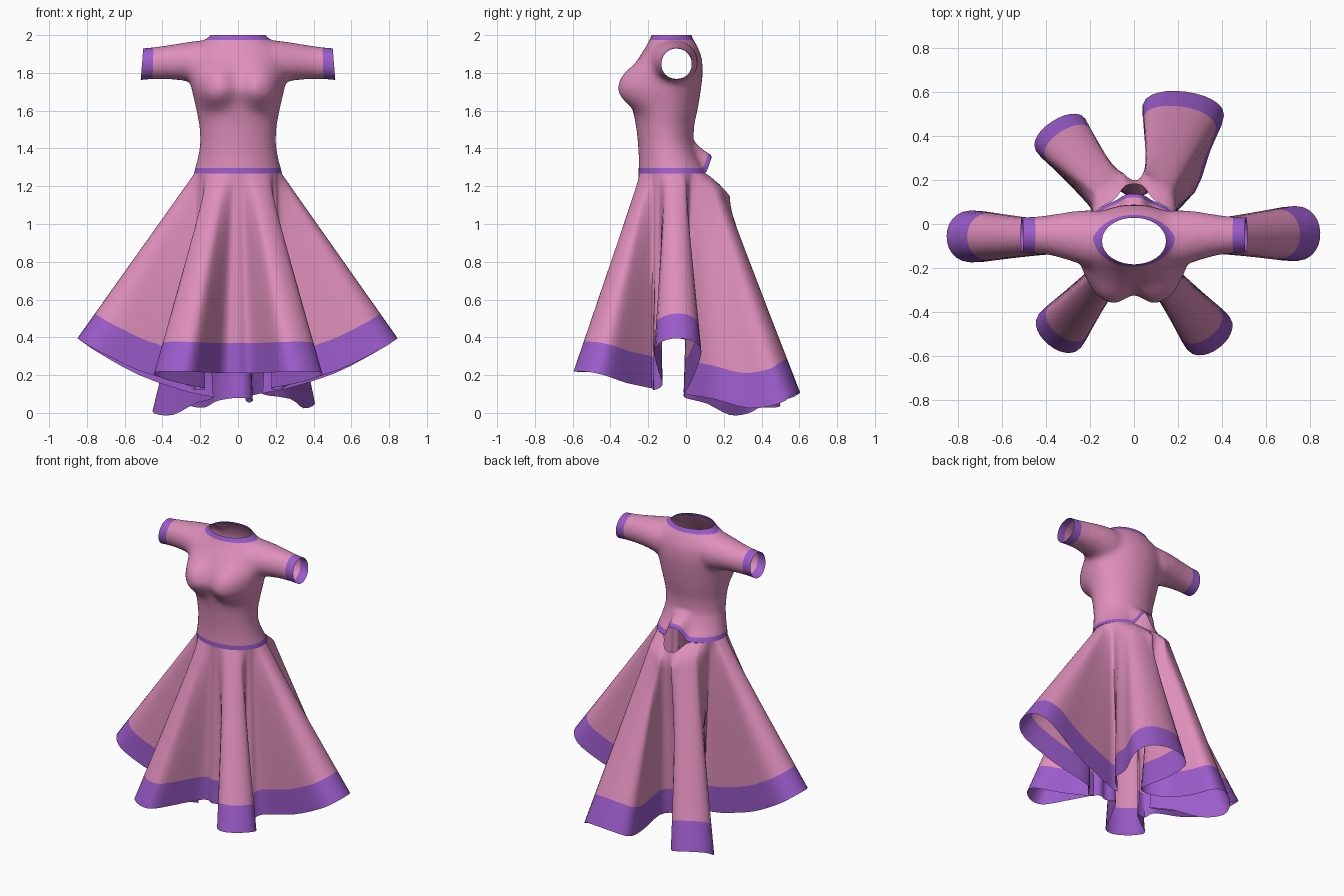
import bpy, bmesh, math
from mathutils import Vector

if "Cube" in bpy.data.objects:
    bpy.data.objects.remove(bpy.data.objects["Cube"])


def material(name, rgb):
    m = bpy.data.materials.new(name)
    m.diffuse_color = (*rgb, 1)
    m.use_nodes = True
    m.node_tree.nodes["Principled BSDF"].inputs["Base Color"].default_value = m.diffuse_color
    return m


PINK = material("pink_cloth", (0.74, 0.275, 0.50))
PURPLE = material("purple_trim", (0.33, 0.107, 0.60))
WAIST_Z = 1.268
CENTRE = Vector((0, -0.065, 0))


def make_object(name, bm):
    me = bpy.data.meshes.new(name)
    bm.to_mesh(me)
    bm.free()
    ob = bpy.data.objects.new(name, me)
    bpy.context.collection.objects.link(ob)
    me.materials.append(PINK)
    me.materials.append(PURPLE)
    return ob


def smooth(ob, angle=60):
    bpy.ops.object.select_all(action='DESELECT')
    ob.select_set(True)
    bpy.context.view_layer.objects.active = ob
    bpy.ops.object.shade_smooth_by_angle(angle=math.radians(angle))


def loft(bm, rings):
    """Closed solid through rings of equal point count."""
    loops = [[bm.verts.new(p) for p in r] for r in rings]
    n = len(loops[0])
    for a, b in zip(loops, loops[1:]):
        for i in range(n):
            bm.faces.new((a[i], a[(i + 1) % n], b[(i + 1) % n], b[i]))
    bm.faces.new(loops[0][::-1])
    bm.faces.new(loops[-1])


def circle(n=40):
    return [(math.cos(2 * math.pi * i / n), math.sin(2 * math.pi * i / n)) for i in range(n)]


# ---- Bodice: torso and sleeves merged into one skin ----
# torso rings: z, half width, front y, back y
TORSO = [(1.20, .25, -.255, .14), (1.27, .235, -.252, .12), (1.35, .213, -.25, .07),
         (1.43, .20, -.255, .04), (1.52, .205, -.265, .043), (1.62, .225, -.285, .065),
         (1.72, .248, -.298, .081), (1.80, .265, -.288, .09), (1.88, .26, -.25, .085),
         (1.94, .225, -.212, .062), (1.97, .18, -.195, .043), (2.00, .145, -.183, .028),
         (2.05, .11, -.17, .015)]
# sleeve rings: x, centre y, centre z, y radius, z radius
SLEEVE = [(.08, -.07, 1.86, .12, .11), (.20, -.065, 1.855, .13, .118), (.29, -.055, 1.86, .112, .10),
          (.38, -.05, 1.856, .092, .09), (.46, -.05, 1.85, .083, .085), (.56, -.05, 1.842, .082, .085)]

bm = bmesh.new()
loft(bm, [[(w * c, (f + b) / 2 + (b - f) / 2 * s, z) for c, s in circle()] for z, w, f, b in TORSO])
for side in (-1, 1):
    loft(bm, [[(side * x, y + ry * c, z + rz * s) for c, s in circle()] for x, y, z, ry, rz in SLEEVE])
bmesh.ops.recalc_face_normals(bm, faces=bm.faces[:])
bodice = make_object("bodice", bm)
mod = bodice.modifiers.new("merge", 'REMESH')
mod.mode = 'VOXEL'
mod.voxel_size = 0.014
mod = bodice.modifiers.new("soften", 'SMOOTH')
mod.factor = 0.5
mod.iterations = 18
merged = bpy.data.meshes.new_from_object(bodice.evaluated_get(bpy.context.evaluated_depsgraph_get()))
bm = bmesh.new()
bm.from_mesh(merged)
bodice.modifiers.clear()

# soft rounded bust swelling out of the front
for v in bm.verts:
    if v.co.y < -.08:
        dz = (v.co.z - 1.715) / (.125 if v.co.z > 1.715 else .095)
        k = sum(math.exp(-(((v.co.x - s * .13) / .108) ** 2 + dz * dz) ** 1.4) for s in (-1, 1))
        v.co.y -= .08 * k * min(1, (-.08 - v.co.y) / .1)


def cut(co, no, clear=False):
    bmesh.ops.bisect_plane(bm, geom=bm.verts[:] + bm.edges[:] + bm.faces[:], dist=1e-5,
                           plane_co=co, plane_no=no, clear_outer=clear)


# openings at neck, waist and cuffs, and clean edges for the trims
cut((0, 0, 2.0), (0, 0, 1), True)
cut((0, 0, WAIST_Z), (0, 0, -1), True)
cut((0, 0, 1.973), (0, 0, 1))
cut((0, 0, 1.297), (0, 0, 1))
for side in (-1, 1):
    cut((side * .508, 0, 1.85), (side, 0, .08), True)
    cut((side * .45, 0, 1.85), (side, 0, .03))
for f in bm.faces:
    c = f.calc_center_median()
    cuff = abs(c.x) + .03 * (c.z - 1.85) > .45
    f.material_index = int(c.z > 1.973 or c.z < 1.297 or cuff)
# raised arch at the centre back of the waist
for v in bm.verts:
    if v.co.y > -.03 and v.co.z < 1.45:
        k = math.exp(-(v.co.x / .065) ** 4) * min(1, (1.45 - v.co.z) / .17)
        v.co.z += .085 * k
        v.co.y += .02 * k
bm.to_mesh(bodice.data)
bm.free()
if len(bodice.data.materials) < 2:
    bodice.data.materials.append(PURPLE)
smooth(bodice)

# ---- Skirt: six deep flared folds ----
# fold tip x, y, z, half width, root x, y, then hem height and spread of the valley before it
FOLDS = [(.845, -.04, .395, .125, 0, -.065, .12, 1.15), (.235, .6, .11, .186, .15, -.05, .10, .65),
         (-.372, .465, .05, .134, -.07, 0, .08, 1.0), (-.85, -.055, .395, .118, 0, -.065, .08, .65),
         (-.387, -.548, .22, .122, 0, -.065, .12, 1.15), (.388, -.56, .22, .122, 0, -.065, .21, 1.15)]
# half outline of a fold: fraction of length, fraction of half width
OUTLINE = [(.32, .54), (.62, .78), (.87, 1.0), (.97, .66)]
OUTLINE = [(u, -v) for u, v in OUTLINE] + [(1, 0)] + OUTLINE[::-1]


def waist(deg, scale=1.0):
    a = math.radians(deg)
    return CENTRE + Vector((.23 * math.cos(a), .186 * math.sin(a), 0)) * scale


control = []
for k, (x, y, z, w, rx, ry, valley, spread) in enumerate(FOLDS):
    p = waist(60 * k - 30, spread)
    p.z = valley
    control.append(p)
    after = FOLDS[(k + 1) % 6][6]
    root = Vector((rx, ry, 0))
    axis = Vector((x, y, 0)) - root
    across = Vector((-axis.y, axis.x, 0)).normalized()
    for u, v in OUTLINE:
        p = root + axis * u + across * v * w
        base = valley if v < 0 else after
        p.z = base + (z - base) * u * u
        if y > .3:  # back folds hang lowest on their outer sides
            inner = (v > 0) if k == 1 else (v < 0)
            p.z -= (.04 if inner else .085) * math.sin(math.pi * u * u)
        control.append(p)


def spline(pts, steps):
    """Closed Catmull-Rom curve."""
    out, n = [], len(pts)
    for i in range(n):
        a, b, c, d = (pts[(i + j - 1) % n] for j in range(4))
        for s in range(steps):
            t = s / steps
            out.append(.5 * (2 * b + (c - a) * t + (2 * a - 5 * b + 4 * c - d) * t * t
                             + (3 * b - a - 3 * c + d) * t ** 3))
    return out


hem = spline(control, 3)
ROWS = [0, .03, .06, .1, .16, .24, .33, .43, .53, .63, .74, .85, .92, 1]
bm = bmesh.new()
grid = []
for t in ROWS:
    row = []
    for i, h in enumerate(hem):
        top = waist(-30 + 2 * i)
        top.z = WAIST_Z
        if top.y > 0:  # gap below the waist arch
            k = math.exp(-(top.x / .07) ** 4)
            top.z -= .06 * k
            top.y += .06 * k
        p = top.lerp(h, t)
        back = max(0, min(1, h.y / .3))
        p.y += .055 * back * min(1, t / .06) * (1 - t)
        row.append(bm.verts.new(p))
    grid.append(row)
n = len(hem)
for r in range(len(ROWS) - 1):
    for i in range(n):
        j = (i + 1) % n
        f = bm.faces.new((grid[r + 1][i], grid[r + 1][j], grid[r][j], grid[r][i]))
        f.material_index = int(ROWS[r] >= .85)
skirt = make_object("skirt", bm)
smooth(skirt)
